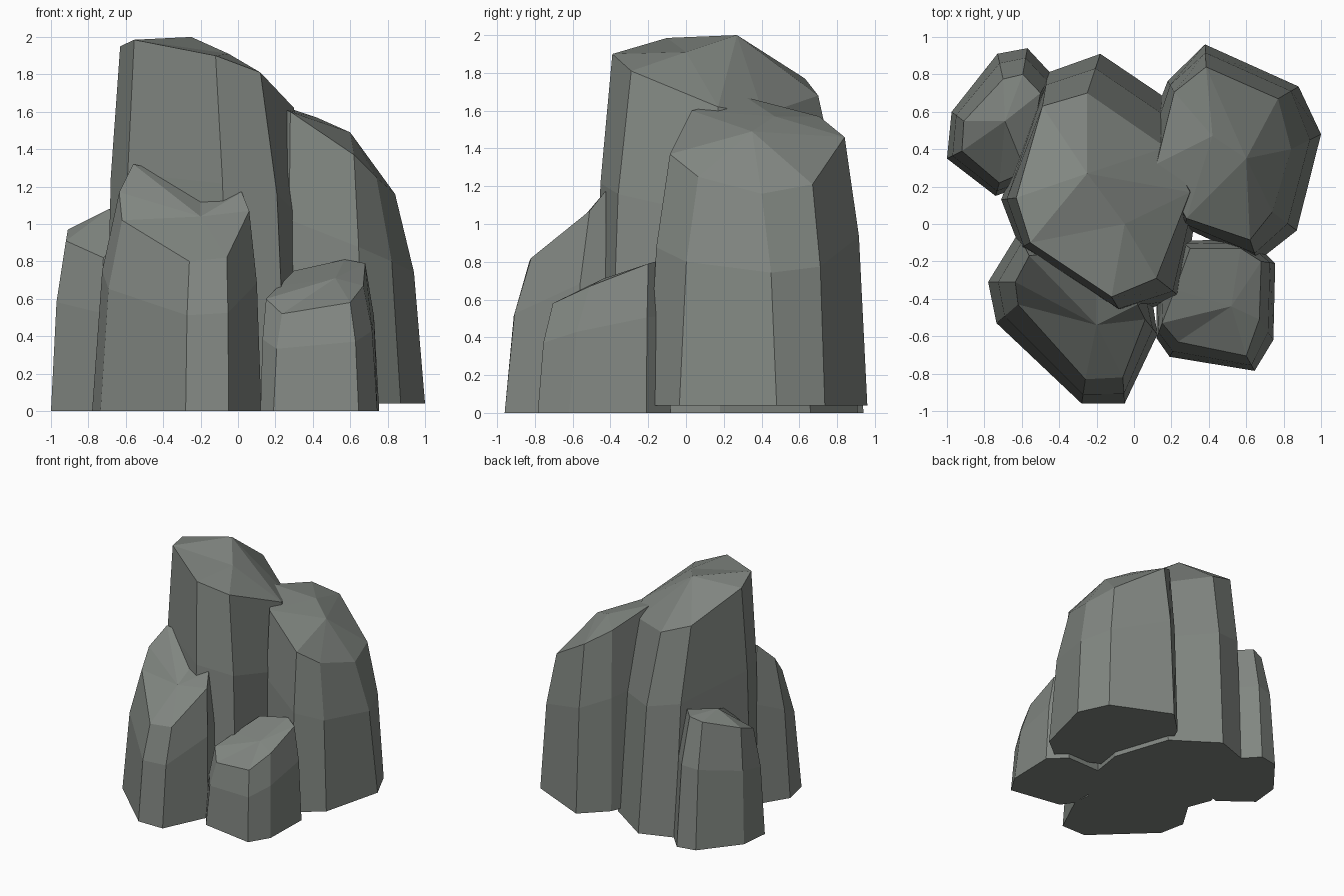
import bpy
import bmesh
from mathutils import Vector

stone = bpy.data.materials.new("stone")
stone.diffuse_color = (0.22, 0.24, 0.22, 1)


def column(name, base, top, centres, z0=0.0):
    """Faceted rock: base ring, bulging middle ring, shoulder ring, fanned cap."""
    bm = bmesh.new()
    n = len(base)
    low = [bm.verts.new((x, y, z0)) for x, y in base]
    mid = [bm.verts.new((b[0] + 0.37 * (t[0] - b[0]), b[1] + 0.37 * (t[1] - b[1]), 0.64 * t[2]))
           for b, t in zip(base, top)]
    high = [bm.verts.new(t) for t in top]
    peaks = [bm.verts.new(c) for c in centres]

    def nearest(v):
        return min(peaks, key=lambda p: (Vector(p.co.xy) - Vector(v.co.xy)).length)

    bm.faces.new(low[::-1])
    for i in range(n):
        j = (i + 1) % n
        for lo, hi in ((low, mid), (mid, high)):
            bm.faces.new((lo[i], lo[j], hi[j], hi[i]))
        p, q = nearest(high[i]), nearest(high[j])
        bm.faces.new((high[i], high[j], p))
        if p != q:
            bm.faces.new((high[j], q, p))
    bmesh.ops.recalc_face_normals(bm, faces=bm.faces[:])
    mesh = bpy.data.meshes.new(name)
    bm.to_mesh(mesh)
    bm.free()
    mesh.materials.append(stone)
    obj = bpy.data.objects.new(name, mesh)
    bpy.context.collection.objects.link(obj)


# Tall central column
column("tall_column",
       [(0.26, -0.40), (-0.06, -0.49), (-0.61, -0.13), (-0.71, 0.13),
        (-0.46, 0.81), (-0.18, 0.91), (0.19, 0.66), (0.35, 0.18)],
       [(0.12, -0.29, 1.81), (-0.12, -0.39, 1.90), (-0.555, -0.10, 1.985), (-0.63, 0.14, 1.95),
        (-0.49, 0.63, 1.77), (-0.25, 0.70, 1.68), (0.17, 0.41, 1.58), (0.30, 0.17, 1.62)],
       [(-0.25, 0.27, 2.0), (-0.05, 0.0, 1.91)])

# Second column, back right, slightly raised off the ground
column("right_column",
       [(0.66, -0.20), (0.87, -0.035), (1.0, 0.48), (0.88, 0.735),
        (0.38, 0.96), (0.18, 0.765), (0.02, 0.35), (0.27, -0.02)],
       [(0.62, -0.085, 1.37), (0.74, 0.065, 1.25), (0.84, 0.40, 1.16), (0.77, 0.67, 1.21),
        (0.385, 0.84, 1.46), (0.215, 0.705, 1.57), (0.12, 0.32, 1.67), (0.28, 0.03, 1.60)],
       [(0.60, 0.35, 1.49), (0.42, 0.47, 1.57)], 0.04)

# Medium column at the front left
column("front_column",
       [(-0.05, -0.96), (0.125, -0.59), (0.10, -0.42), (-0.15, -0.05),
        (-0.62, -0.05), (-0.78, -0.31), (-0.735, -0.53), (-0.28, -0.96)],
       [(-0.06, -0.82, 0.82), (0.06, -0.51, 1.07), (0.02, -0.43, 1.17), (-0.2, -0.12, 1.24),
        (-0.56, -0.17, 1.32), (-0.635, -0.31, 1.17), (-0.62, -0.43, 1.02), (-0.26, -0.83, 0.80)],
       [(-0.20, -0.54, 1.04)])

# Small stone at the front right
column("small_stone",
       [(0.19, -0.71), (0.645, -0.785), (0.745, -0.62), (0.755, -0.21),
        (0.62, -0.08), (0.25, -0.09), (0.12, -0.32), (0.12, -0.61)],
       [(0.235, -0.63, 0.52), (0.60, -0.705, 0.58), (0.67, -0.51, 0.67), (0.68, -0.20, 0.79),
        (0.57, -0.13, 0.81), (0.30, -0.13, 0.75), (0.22, -0.35, 0.67), (0.15, -0.53, 0.60)],
       [(0.52, -0.44, 0.71)])

# Narrow stone at the back left
column("back_left_stone",
       [(-1.0, 0.35), (-0.74, 0.15), (-0.55, 0.22), (-0.44, 0.80),
        (-0.57, 0.94), (-0.73, 0.91), (-0.975, 0.60)],
       [(-0.92, 0.39, 0.91), (-0.72, 0.22, 0.82), (-0.58, 0.28, 0.95), (-0.50, 0.70, 1.08),
        (-0.595, 0.80, 1.08), (-0.70, 0.775, 1.05), (-0.91, 0.55, 0.97)],
       [(-0.69, 0.55, 1.08)])
